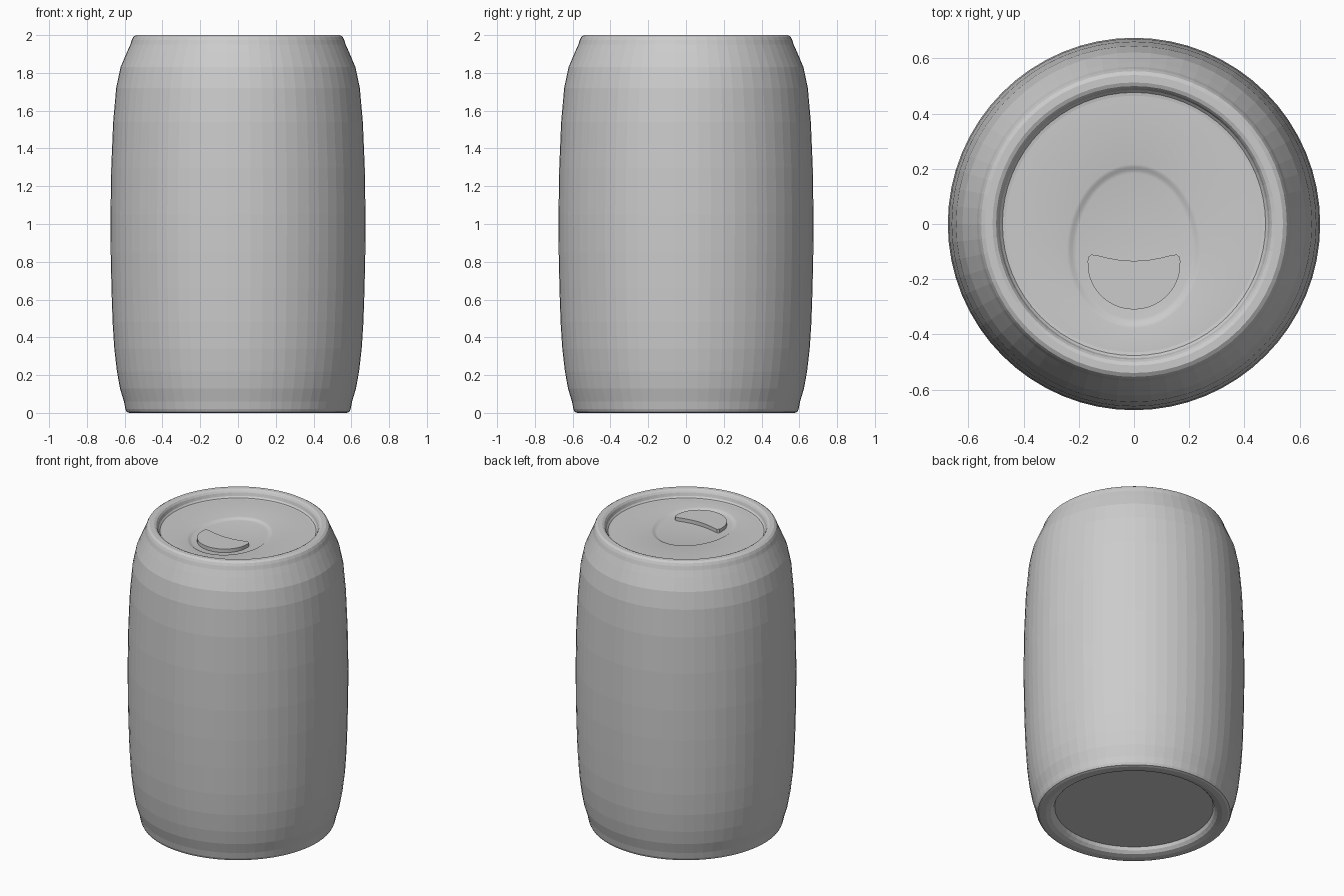
import bpy
import bmesh
import math

if "Cube" in bpy.data.objects:
    bpy.data.objects.remove(bpy.data.objects["Cube"])

SEGMENTS = 64

metal = bpy.data.materials.new("plain grey metal")
metal.diffuse_color = (0.6, 0.6, 0.6, 1)
metal.use_nodes = True
metal.node_tree.nodes["Principled BSDF"].inputs["Base Color"].default_value = metal.diffuse_color


def finish(name, bm, smooth_angle=None):
    """Turn a bmesh into a named object."""
    bmesh.ops.recalc_face_normals(bm, faces=bm.faces)
    mesh = bpy.data.meshes.new(name)
    bm.to_mesh(mesh)
    bm.free()
    mesh.materials.append(metal)
    obj = bpy.data.objects.new(name, mesh)
    bpy.context.collection.objects.link(obj)
    if smooth_angle:
        bpy.ops.object.select_all(action='DESELECT')
        obj.select_set(True)
        bpy.context.view_layer.objects.active = obj
        bpy.ops.object.shade_smooth_by_angle(angle=math.radians(smooth_angle))
    return obj


def add_ring(bm, z, rx, back, front, cy=0.0):
    """Oval loop whose back and front halves may differ in length."""
    loop = []
    for i in range(SEGMENTS):
        a = math.tau * i / SEGMENTS
        s = math.sin(a)
        y = cy + (back if s > 0 else front) * s
        loop.append(bm.verts.new((rx * math.cos(a), y, z)))
    return loop


def stitch(bm, loops):
    for lower, upper in zip(loops, loops[1:]):
        for i in range(SEGMENTS):
            j = (i + 1) % SEGMENTS
            bm.faces.new((lower[i], lower[j], upper[j], upper[i]))


# Can wall: foot, barrel side and rolled rim as one turned profile
profile = [
    (0.485, 0.045), (0.493, 0.025), (0.51, 0.008), (0.54, 0.0), (0.575, 0.0),
    (0.589, 0.005), (0.596, 0.02), (0.604, 0.06), (0.625, 0.13),
    (0.641, 0.22), (0.655, 0.34), (0.664, 0.48), (0.67, 0.66),
    (0.674, 0.85), (0.675, 1.05), (0.671, 1.30), (0.661, 1.54),
    (0.645, 1.72), (0.622, 1.83), (0.588, 1.91), (0.570, 1.95),
    (0.562, 1.975), (0.554, 1.991), (0.54, 2.0), (0.513, 2.0),
    (0.500, 1.994), (0.492, 1.982), (0.486, 1.962), (0.477, 1.952),
    (0.465, 1.95),
]
bm = bmesh.new()
loops = [add_ring(bm, z, r, r, r) for r, z in profile]
stitch(bm, loops)
bm.faces.new(loops[0])  # sunken base disc
finish("can_body", bm)

# Lid with an egg-shaped pressed recess
bm = bmesh.new()
loops = [add_ring(bm, 1.95, 0.465, 0.465, 0.465)]
for inset, z in [(-0.012, 1.95), (0.0, 1.947), (0.008, 1.941), (0.022, 1.938)]:
    loops.append(add_ring(bm, z, 0.232 - inset, 0.305 - inset,
                          0.265 - inset, cy=-0.1))
stitch(bm, loops)
bm.faces.new(loops[-1])
lid = finish("lid", bm, 30)

# Opening tab: half-moon plate with a dipped back edge
right_edge = [(0.05, -0.131), (0.10, -0.122), (0.14, -0.112),
              (0.155, -0.111), (0.165, -0.119), (0.168, -0.135)]
arc = []
for i in range(1, 20):
    a = math.pi * i / 20
    arc.append((0.168 * math.cos(a), -0.145 - 0.165 * math.sin(a)))
outline = ([(0.0, -0.134)] + right_edge + arc
           + [(-x, y) for x, y in reversed(right_edge)])
bm = bmesh.new()
face = bm.faces.new([bm.verts.new((x, y, 1.936)) for x, y in outline])
extruded = bmesh.ops.extrude_face_region(bm, geom=[face])["geom"]
bmesh.ops.translate(bm, vec=(0, 0, 0.026),
                    verts=[v for v in extruded if isinstance(v, bmesh.types.BMVert)])
finish("opening_tab", bm, 40)
